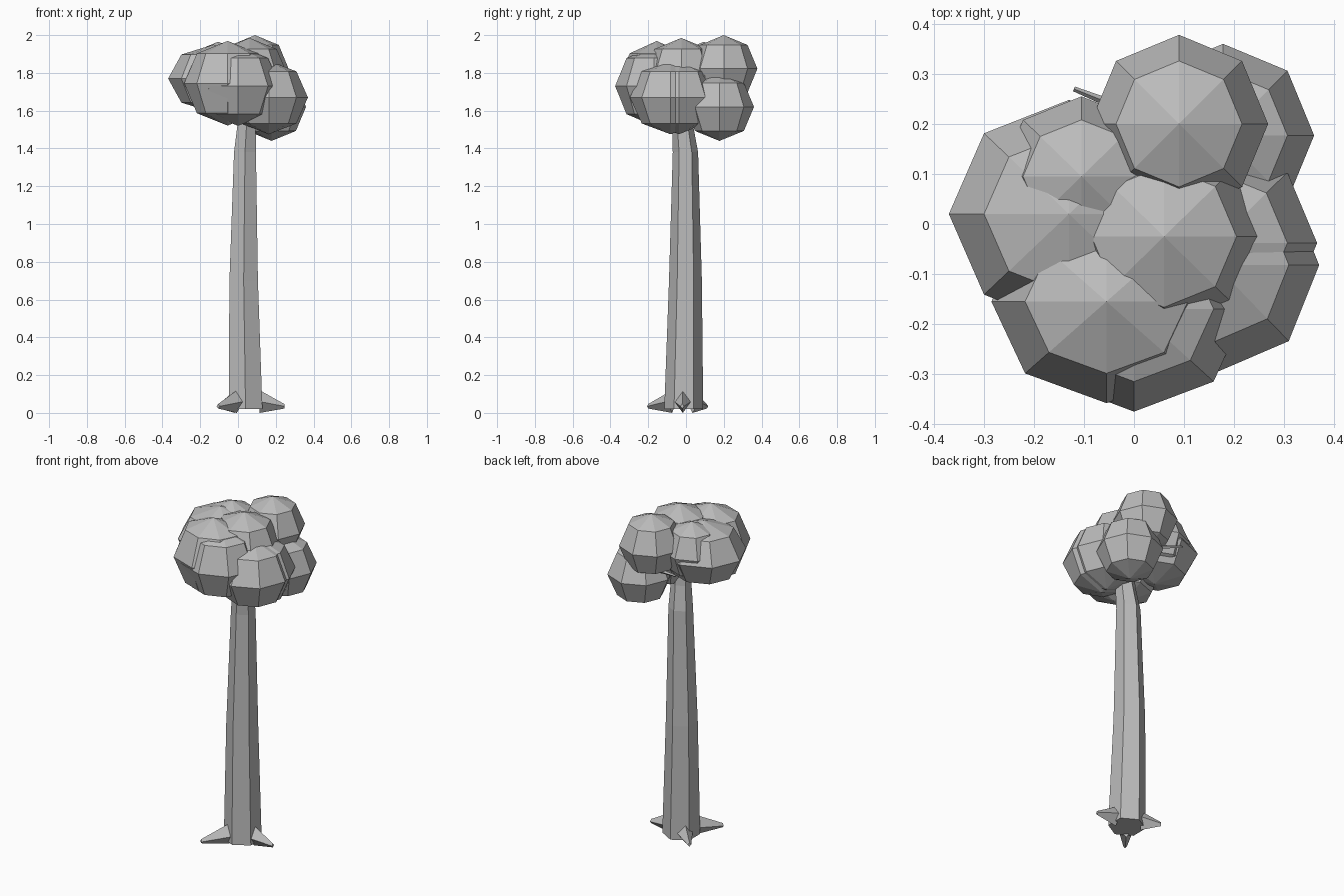
import bpy
import bmesh
from math import cos, sin, pi
from mathutils import Vector, Matrix

cube = bpy.data.objects.get("Cube")
if cube:
    bpy.data.objects.remove(cube, do_unlink=True)

# Single flat colour
grey = bpy.data.materials.new("plain grey")
grey.use_nodes = True
COLOUR = (0.5, 0.5, 0.5, 1)
grey.diffuse_color = COLOUR
grey.node_tree.nodes["Principled BSDF"].inputs["Base Color"].default_value = COLOUR


def finish(bm, name):
    bmesh.ops.recalc_face_normals(bm, faces=bm.faces)
    mesh = bpy.data.meshes.new(name)
    bm.to_mesh(mesh)
    bm.free()
    mesh.materials.append(grey)
    obj = bpy.data.objects.new(name, mesh)
    bpy.context.collection.objects.link(obj)
    return obj


def leaf_clump(name, centre, radii):
    """Faceted eight-sided ball of foliage."""
    bm = bmesh.new()
    bmesh.ops.create_uvsphere(bm, u_segments=8, v_segments=4, radius=1)
    matrix = Matrix.Translation(centre) @ Matrix.Diagonal((*radii, 1))
    bmesh.ops.transform(bm, matrix=matrix, verts=bm.verts)
    return finish(bm, name)


def spike(name, start, end, thick, thin):
    """Tapered four-sided spike with upright diamond section."""
    start, end = Vector(start), Vector(end)
    along = (end - start).normalized()
    side = along.cross(Vector((0, 0, 1))).normalized()
    up = Vector((0, 0, 1))
    bm = bmesh.new()
    rings = []
    for p, (wide, high) in ((start, thick), (end, thin)):
        rings.append([bm.verts.new(p + d) for d in
                      (side * wide, up * high, -side * wide, -up * high)])
    for i in range(4):
        j = (i + 1) % 4
        bm.faces.new((rings[0][i], rings[0][j], rings[1][j], rings[1][i]))
    bm.faces.new(rings[0])
    bm.faces.new(rings[1])
    return finish(bm, name)


# Six-sided trunk, tapering and slightly bent: x, y, z, radius
sections = [
    (0.04, -0.012, 0.02, 0.103),
    (0.03, -0.003, 0.70, 0.087),
    (0.037, -0.003, 1.38, 0.067),
    (0.045, -0.018, 1.52, 0.056),
    (0.05, -0.02, 1.70, 0.045),
]
bm = bmesh.new()
loops = []
for x, y, z, r in sections:
    loops.append([bm.verts.new((x + r * sin(i * pi / 3), y - r * cos(i * pi / 3), z))
                  for i in range(6)])
for low, high in zip(loops, loops[1:]):
    for i in range(6):
        j = (i + 1) % 6
        bm.faces.new((low[i], low[j], high[j], high[i]))
bm.faces.new(loops[0])
bm.faces.new(loops[-1])
finish(bm, "trunk")

# Roots spreading from the trunk foot
base = Vector((0.04, -0.015, 0.06))
for name, x, y in (("root_left", 0.245, -0.02),
                   ("root_front_right", -0.105, -0.20),
                   ("root_back_right", -0.10, 0.11)):
    tip = Vector((x, y, 0.035))
    flat = Vector((x - base.x, y - base.y, 0)).normalized()
    spike(name, base + flat * 0.075, tip, (0.045, 0.06), (0.01, 0.012))

# Small bare twig at the back
spike("twig", (0.08, 0.19, 1.67), (-0.12, 0.27, 1.71), (0.015, 0.015), (0.005, 0.006))

# Crown of overlapping foliage clumps
clumps = {
    "foliage_back_top": ((0.09, 0.20, 1.822), (0.178, 0.178, 0.178)),
    "foliage_centre_top": ((0.06, -0.025, 1.785), (0.205, 0.20, 0.20)),
    "foliage_right": ((-0.13, 0.02, 1.77), (0.24, 0.228, 0.18)),
    "foliage_right_back": ((-0.105, 0.095, 1.80), (0.165, 0.16, 0.165)),
    "foliage_front_right": ((-0.055, -0.155, 1.745), (0.23, 0.203, 0.224)),
    "foliage_front": ((0.0, -0.17, 1.73), (0.225, 0.205, 0.21)),
    "foliage_left_front": ((0.163, -0.082, 1.67), (0.207, 0.215, 0.195)),
    "foliage_left": ((0.163, -0.038, 1.67), (0.203, 0.20, 0.195)),
    "foliage_back_left": ((0.178, 0.177, 1.62), (0.182, 0.183, 0.18)),
}
for name, (centre, radii) in clumps.items():
    leaf_clump(name, centre, radii)
